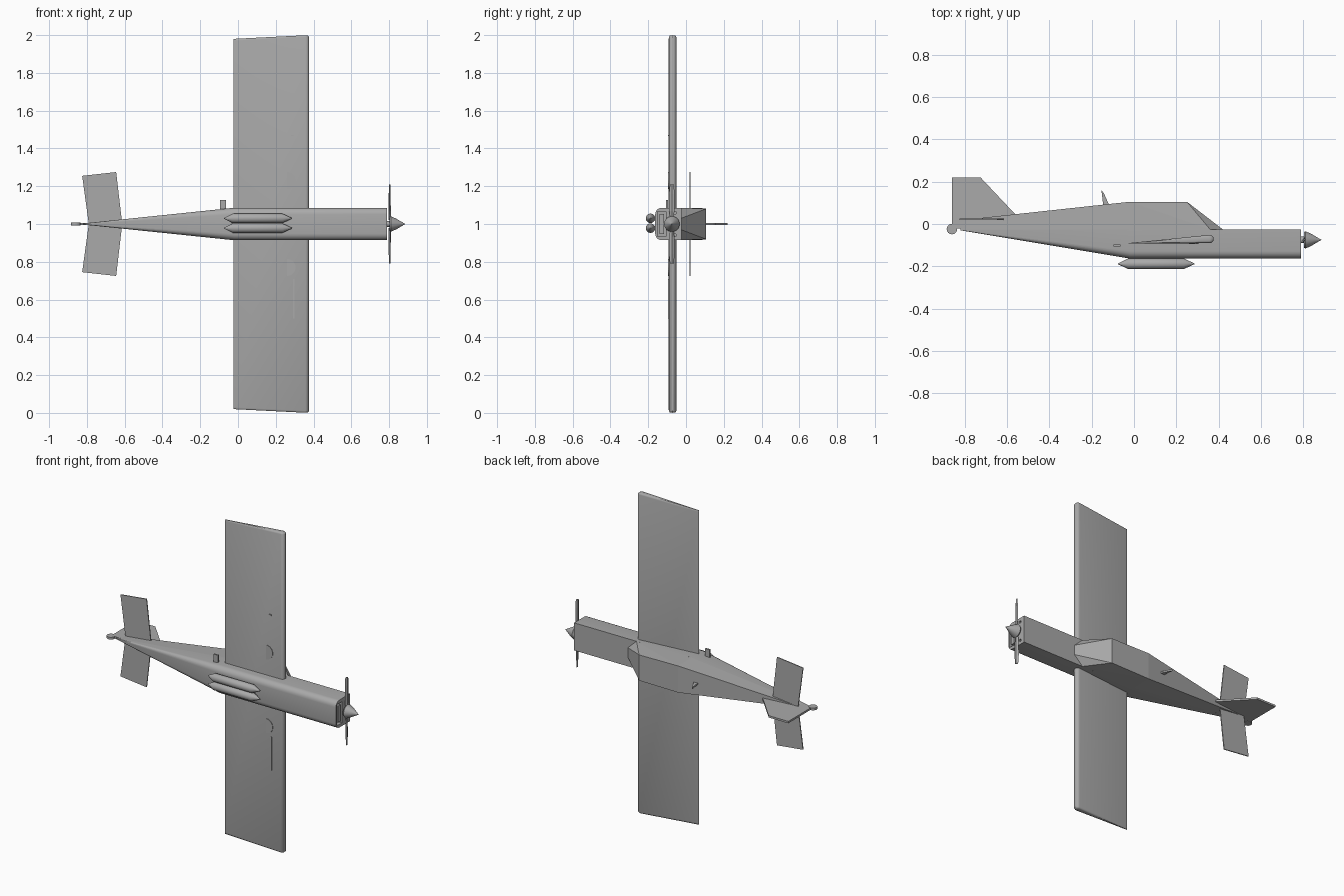
import bpy, bmesh, math
from mathutils import Matrix, Vector

if "Cube" in bpy.data.objects:
    bpy.data.objects.remove(bpy.data.objects["Cube"])

# The aircraft lies on its side: nose +x, canopy +y, wings along z, centre line at z = 1
CZ = 1.0
grey = bpy.data.materials.new("plain_grey")
grey.diffuse_color = (0.4, 0.4, 0.4, 1)
grey.use_nodes = True
grey.node_tree.nodes["Principled BSDF"].inputs["Base Color"].default_value = grey.diffuse_color


def finish(name, bm, smooth=None):
    bmesh.ops.remove_doubles(bm, verts=bm.verts, dist=1e-5)
    bmesh.ops.recalc_face_normals(bm, faces=bm.faces)
    me = bpy.data.meshes.new(name)
    bm.to_mesh(me)
    bm.free()
    me.materials.append(grey)
    ob = bpy.data.objects.new(name, me)
    bpy.context.collection.objects.link(ob)
    bpy.ops.object.select_all(action='DESELECT')
    ob.select_set(True)
    bpy.context.view_layer.objects.active = ob
    if smooth:
        bpy.ops.object.shade_smooth_by_angle(angle=math.radians(smooth))
    return ob


def loft(name, rings, smooth=None):
    """Skin a list of equal-length rings and cap both ends."""
    bm = bmesh.new()
    vs = [[bm.verts.new(p) for p in r] for r in rings]
    n = len(rings[0])
    for a, b in zip(vs, vs[1:]):
        for i in range(n):
            j = (i + 1) % n
            bm.faces.new((a[i], a[j], b[j], b[i]))
    bm.faces.new(vs[0])
    bm.faces.new(vs[-1])
    return finish(name, bm, smooth)


def plate_xy(name, pts, z, half):
    return loft(name, [[(x, y, z + s * half) for x, y in pts] for s in (-1, 1)])


def plate_xz(name, pts, y, half):
    return loft(name, [[(x, y + s * half, z) for x, z in pts] for s in (-1, 1)])


def box(name, lo, hi):
    return loft(name, [[(x, lo[1], lo[2]), (x, hi[1], lo[2]), (x, hi[1], hi[2]), (x, lo[1], hi[2])]
                       for x in (lo[0], hi[0])])


def turned(name, profile, y, z, n=24):
    """Round part along x from (x, radius) pairs."""
    return loft(name, [[(x, y + r * math.cos(2 * math.pi * i / n), z + r * math.sin(2 * math.pi * i / n))
                        for i in range(n)] for x, r in profile], 40)


# Lower fuselage: flat deck with rounded belly corners
def belly(x, w, bottom, top=-0.025):
    r = 0.035 * w / 0.086
    h = min(r, (top - bottom) * 0.45)
    pts = [(x, top, CZ + w), (x, top, CZ - w)]
    for side in (-1, 1):
        arc = []
        for k in range(6):
            a = math.pi / 2 * k / 5
            arc.append((x, bottom + h * (1 - math.sin(a)), CZ + side * (w - r + r * math.cos(a))))
        pts += arc if side < 0 else arc[::-1]
    return pts


body = loft("lower_fuselage", [belly(-0.82, 0.003, -0.03), belly(-0.02, 0.086, -0.163),
                               belly(0.79, 0.086, -0.163)], 40)

# Air intake and small openings cut in the nose
cutters = [box("cut", (0.765, -0.152, CZ - 0.066), (0.85, -0.105, CZ + 0.066))]
for s in (-1, 1):
    cutters.append(box("cut", (0.775, -0.067, CZ + s * 0.06 - 0.007), (0.85, -0.053, CZ + s * 0.06 + 0.007)))
for c in cutters:
    m = body.modifiers.new("opening", 'BOOLEAN')
    m.operation = 'DIFFERENCE'
    m.solver = 'EXACT'
    m.object = c
    bpy.context.view_layer.objects.active = body
    bpy.ops.object.modifier_apply(modifier=m.name)
    bpy.data.objects.remove(c)
box("intake_core", (0.76, -0.141, CZ - 0.052), (0.788, -0.116, CZ + 0.052))


# Upper fuselage, tapering to the tail
def cabin(x, w, top, w_base=None, x_base=None):
    b = w if w_base is None else w_base
    xb = x if x_base is None else x_base
    return [(xb, -0.026, CZ - b), (x, top, CZ - w), (x, top, CZ + w), (xb, -0.026, CZ + b)]


loft("rear_deck", [cabin(-0.82, 0.003, 0.018), cabin(-0.02, 0.083, 0.105, 0.086)])

# Canopy with a windscreen that narrows towards the nose
bm = bmesh.new()
for p in [(-0.02, 0.105, 0.083), (0.25, 0.105, 0.08), (0.36, -0.026, 0.086),
          (0.42, -0.026, 0.03), (-0.02, -0.026, 0.086)]:
    for s in (-1, 1):
        bm.verts.new((p[0], p[1], CZ + s * p[2]))
bmesh.ops.convex_hull(bm, input=bm.verts)
bmesh.ops.dissolve_limit(bm, angle_limit=0.01, verts=bm.verts, edges=bm.edges)
finish("canopy", bm)


# Wing: flat underside, round leading edge, thin trailing edge
def aerofoil(z, inset):
    pts = [(-0.025, -0.090, z), (-0.025, -0.093, z)]
    for k in range(9):
        a = -math.pi / 2 + math.pi * k / 8
        r = 0.0195 - inset
        pts.append((0.357 - inset + r * math.cos(a), -0.071 + r * math.sin(a), z))
    return pts


def wing_tip(s, z_off, inset):
    # the tip slants inward towards the trailing edge
    return [(x, y, CZ + s * (0.98 + 0.02 * (x + 0.025) / 0.4 - z_off)) for x, y, z in aerofoil(0, inset)]


loft("wing", [wing_tip(-1, 0, 0.008), wing_tip(-1, 0.003, 0.003), wing_tip(-1, 0.01, 0),
              wing_tip(1, 0.01, 0), wing_tip(1, 0.003, 0.003), wing_tip(1, 0, 0.008)], 40)

# Wheel covers and leg doors barely proud of the wing underside
for s in (-1, 1):
    disc = [(0.26 + 0.045 * math.cos(math.pi * k / 10 - math.pi / 2),
             CZ + s * 0.23 + 0.045 * math.sin(math.pi * k / 10 - math.pi / 2)) for k in range(11)]
    plate_xz("wheel_cover", disc, -0.091, 0.003)
box("leg_door", (0.292, -0.095, CZ - 0.50), (0.298, -0.088, CZ - 0.29))
box("wing_light", (0.28, -0.095, CZ + 0.465), (0.295, -0.088, CZ + 0.472))

# Tailplane, swept from the centre line
plate_xz("tailplane", [(-0.79, CZ), (-0.825, CZ + 0.255), (-0.645, CZ + 0.275), (-0.613, CZ),
                       (-0.645, CZ - 0.275), (-0.825, CZ - 0.255)], 0.022, 0.003)

# Fin and tail wheel
plate_xy("fin", [(-0.86, -0.022), (-0.86, 0.22), (-0.725, 0.22), (-0.56, 0.045), (-0.60, -0.022)], CZ, 0.006)
plate_xy("tail_wheel", [(-0.86 + 0.025 * math.cos(math.pi * k / 8), -0.024 + 0.025 * math.sin(math.pi * k / 8))
                        for k in range(16)], CZ, 0.007)

# Twin pods under the belly
for s in (-1, 1):
    turned("belly_pod", [(-0.075, 0.002), (-0.028, 0.025), (0.235, 0.025), (0.285, 0.002)],
           -0.188, CZ + 0.004 + s * 0.026)

# Spinner, shaft and two propeller blades
turned("spinner", [(0.802, 0.036), (0.81, 0.041), (0.84, 0.027), (0.87, 0.009), (0.885, 0.001)], -0.075, CZ)
turned("propeller_shaft", [(0.78, 0.015), (0.805, 0.015)], -0.075, CZ, 12)
for s in (-1, 1):
    sections = [(0.02, 0.008, 0.007), (0.07, 0.014, 0.006), (0.16, 0.015, 0.005), (0.21, 0.010, 0.004)]
    loft("propeller_blade", [[(0.803 + t * i + 0.003 * s * j, -0.075 + w * j, CZ + s * d)
                              for i, j in ((-1, 0), (0, 1), (1, 0), (0, -1))] for d, w, t in sections])

# Aerial on the spine and step on the side
plate_xy("aerial", [(-0.145, 0.085), (-0.154, 0.16), (-0.142, 0.145), (-0.118, 0.09)], CZ, 0.005)
box("side_step", (-0.096, -0.106, CZ + 0.07), (-0.064, -0.096, CZ + 0.127))
